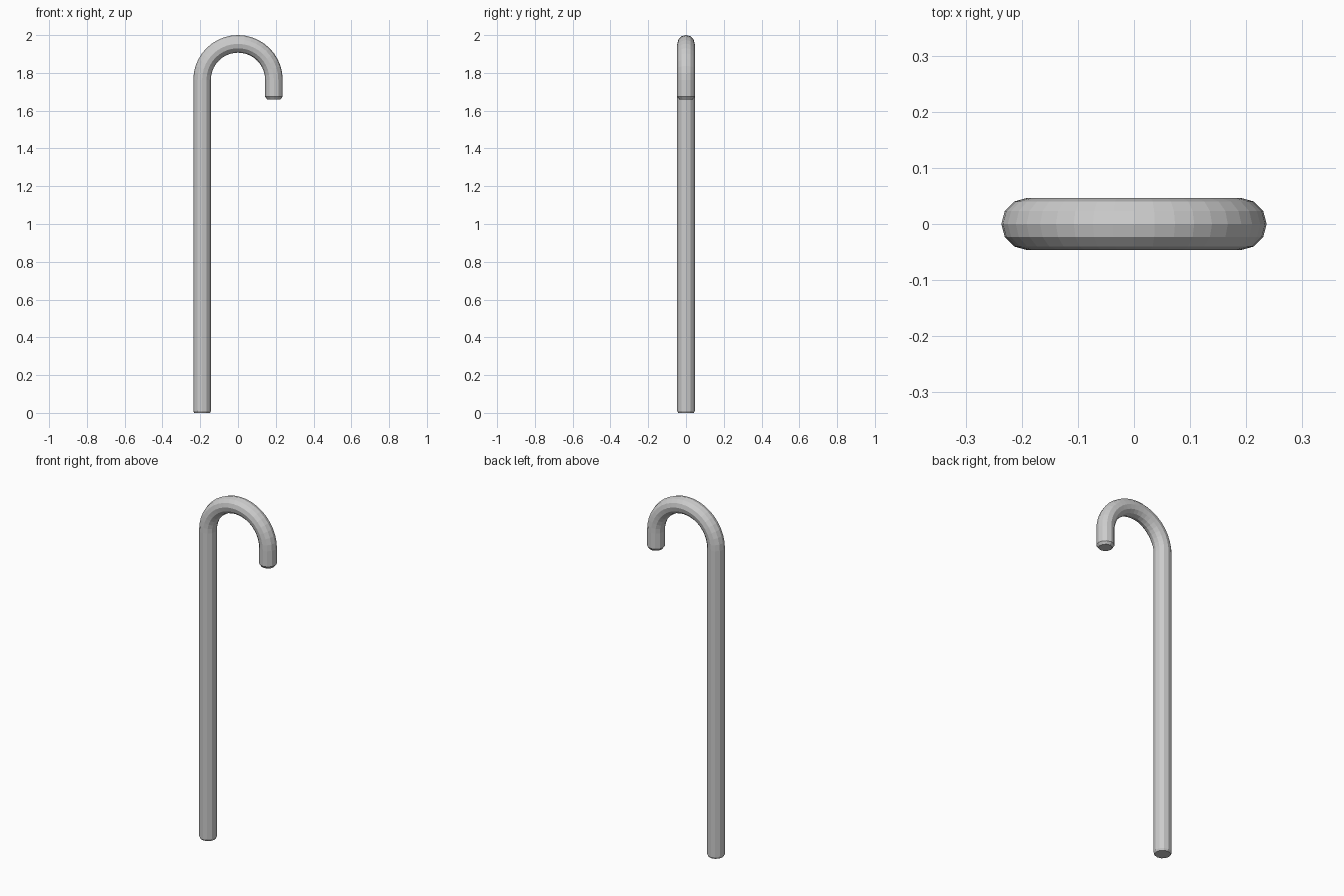
import bpy, bmesh
from math import sin, cos, pi

if "Cube" in bpy.data.objects:
    bpy.data.objects.remove(bpy.data.objects["Cube"])

SIDES, ARC_STEPS = 12, 20
TUBE, BEND, BEND_Z, TIP_Z = 0.0465, 0.19, 1.7635, 1.66

# Path stations: (x, z, bend angle, tube radius)
stations = [(-BEND, 0.0, pi, TUBE - 0.005), (-BEND, 0.01, pi, TUBE)]
for i in range(ARC_STEPS + 1):
    a = pi * (1 - i / ARC_STEPS)
    stations.append((BEND * cos(a), BEND_Z + BEND * sin(a), a, TUBE))
stations += [(BEND, TIP_Z + 0.014, 0, TUBE), (BEND, TIP_Z, 0, TUBE - 0.011)]

# Sweep a twelve-sided ring along the shaft and hooked handle
bm = bmesh.new()
rings = []
for x, z, a, r in stations:
    ring = []
    for k in range(SIDES):
        t = 2 * pi * k / SIDES
        out = r * cos(t)
        ring.append(bm.verts.new((x + out * cos(a), r * sin(t), z + out * sin(a))))
    rings.append(ring)
for lower, upper in zip(rings, rings[1:]):
    for k in range(SIDES):
        n = (k + 1) % SIDES
        bm.faces.new((lower[k], lower[n], upper[n], upper[k]))

# Flat end caps
bm.faces.new(rings[0])
bm.faces.new(rings[-1])
bmesh.ops.recalc_face_normals(bm, faces=bm.faces)

mesh = bpy.data.meshes.new("hooked_cane")
bm.to_mesh(mesh)
bm.free()
bpy.context.collection.objects.link(bpy.data.objects.new("hooked_cane", mesh))
